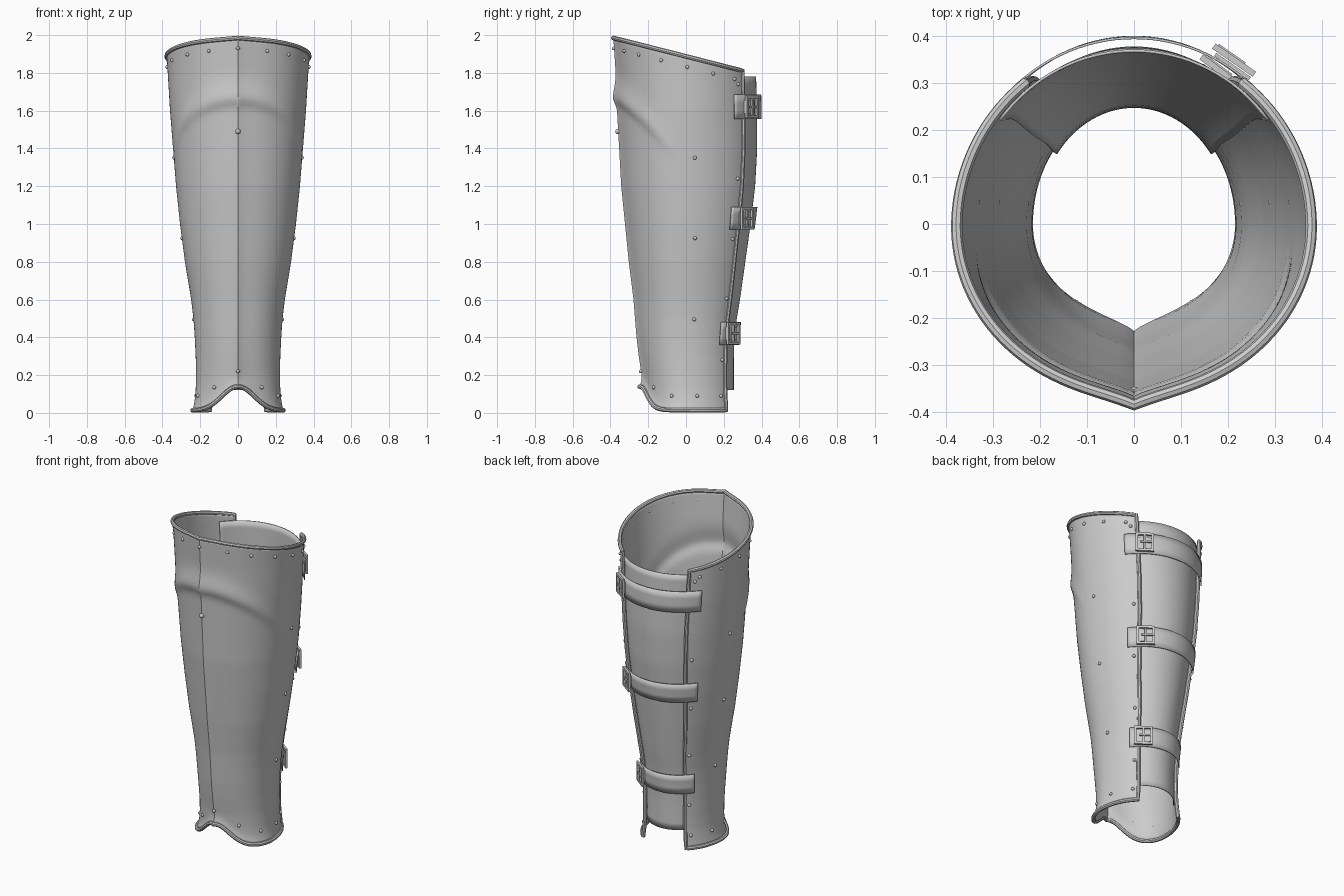
import bpy, bmesh, math
from mathutils import Matrix, Vector

if "Cube" in bpy.data.objects:
    bpy.data.objects.remove(bpy.data.objects["Cube"])

steel = bpy.data.materials.new("grey_steel")
steel.diffuse_color = (0.6, 0.6, 0.6, 1)
steel.use_nodes = True
steel.node_tree.nodes["Principled BSDF"].inputs["Base Color"].default_value = steel.diffuse_color

# Profiles: height, half width, front depth, back depth
PROFILE = [(0.00, .240, .228, .272), (0.06, .230, .228, .268), (0.12, .224, .229, .264),
           (0.20, .222, .235, .264), (0.30, .224, .250, .264), (0.40, .229, .262, .268),
           (0.50, .236, .270, .280), (0.60, .248, .278, .297), (0.80, .281, .303, .325),
           (1.00, .307, .323, .353), (1.20, .328, .343, .377), (1.40, .344, .354, .388),
           (1.60, .360, .365, .386), (1.80, .372, .372, .382), (2.00, .384, .386, .384)]
EDGE = math.radians(51.5)
FRONT = math.radians(270)


def profile(z):
    z = min(max(z, 0), 2)
    for p, q in zip(PROFILE, PROFILE[1:]):
        if z <= q[0]:
            f = (z - p[0]) / (q[0] - p[0])
            return [p[k] + (q[k] - p[k]) * f for k in (1, 2, 3)]


def front_angle(t):
    return abs((t - FRONT + math.pi) % (2 * math.pi) - math.pi)


def surf(t, z, off=0.0):
    """Point on the leg surface at angle t and height z, pushed out by off."""
    a, bf, bb = profile(z)
    phi = front_angle(t)
    keel = 0.026
    b = bb if math.sin(t) > 0 else bf - keel
    bump = keel * math.exp(-phi / 0.15)                       # shin ridge
    crest = 1.665 - 0.20 * min(phi / 1.15, 1.3) ** 2            # knee crease
    d = z - crest
    width = 0.075 if d > 0 else 0.035
    bump += 0.019 * math.exp(-(d / width) ** 2) * max(0, 1 - (phi / 1.45) ** 2)
    off += bump
    return Vector(((a + off) * math.cos(t), (b + off) * math.sin(t), z))


def z_top(t):
    y = surf(t, 1.93).y
    return 1.986 - (y + 0.385) * 0.255


def z_bottom(t):
    return 0.014 + 0.125 * math.exp(-(front_angle(t) / 0.5) ** 2)


def finish(obj, smooth=True):
    obj.data.materials.clear()
    obj.data.materials.append(steel)
    bpy.ops.object.select_all(action='DESELECT')
    obj.select_set(True)
    bpy.context.view_layer.objects.active = obj
    if smooth:
        bpy.ops.object.shade_smooth_by_angle(angle=math.radians(40))
    return obj


def add_mesh(name, bm, smooth=True):
    me = bpy.data.meshes.new(name)
    bm.to_mesh(me)
    bm.free()
    obj = bpy.data.objects.new(name, me)
    bpy.context.collection.objects.link(obj)
    return finish(obj, smooth)


def sheet(name, t0, t1, lo, hi, cols, rows, thick, off=lambda t, z: 0.0):
    """Curved plate wrapped round the leg between two angles."""
    bm = bmesh.new()
    grid = []
    for i in range(cols + 1):
        t = t0 + (t1 - t0) * i / cols
        col = []
        for j in range(rows + 1):
            z = lo(t) + (hi(t) - lo(t)) * j / rows
            col.append(bm.verts.new(surf(t, z, off(t, z))))
        grid.append(col)
    for i in range(cols):
        for j in range(rows):
            bm.faces.new((grid[i][j], grid[i + 1][j], grid[i + 1][j + 1], grid[i][j + 1]))
    obj = add_mesh(name, bm)
    mod = obj.modifiers.new("thickness", 'SOLIDIFY')
    mod.thickness = thick
    mod.offset = -1
    bpy.ops.object.modifier_apply(modifier=mod.name)
    return obj


# Shin shell, with a flared lip under the front arch
T0, T1 = math.pi - EDGE, 2 * math.pi + EDGE


def flare(t, z):
    near = max(0, 1 - (z - z_bottom(t)) / 0.06)
    return 0.016 * near ** 2 * max(0, 1 - front_angle(t) / 1.9)


sheet("shin_shell", T0, T1, z_bottom, z_top, 112, 90, 0.007, flare)

# Rolled wire rim round the whole shell outline
N = 96
angles = [T0 + (T1 - T0) * i / N for i in range(N + 1)]
path = [surf(t, z_bottom(t), flare(t, z_bottom(t))) for t in angles]
path += [surf(T1, z_bottom(T1) + (z_top(T1) - z_bottom(T1)) * j / 30) for j in range(1, 30)]
path += [surf(t, z_top(t)) for t in reversed(angles)]
path += [surf(T0, z_bottom(T0) + (z_top(T0) - z_bottom(T0)) * j / 30) for j in range(29, 0, -1)]
cu = bpy.data.curves.new("rolled_rim", 'CURVE')
cu.dimensions = '3D'
cu.bevel_depth = 0.012
cu.bevel_resolution = 2
sp = cu.splines.new('POLY')
sp.points.add(len(path) - 1)
for p, co in zip(sp.points, path):
    p.co = (*co, 1)
sp.use_cyclic_u = True
rim = bpy.data.objects.new("rolled_rim", cu)
bpy.context.collection.objects.link(rim)
bpy.context.view_layer.objects.active = rim
rim.select_set(True)
bpy.ops.object.convert(target='MESH')
finish(bpy.context.view_layer.objects.active)

# Calf panel tucked inside the shell
sheet("calf_panel", math.radians(37), math.radians(143), lambda t: 0.12, lambda t: 1.78,
      32, 40, 0.006, lambda t, z: -0.011)


def frame_at(t, z, off):
    """Local frame: x along the wrap, y up the leg, z outward."""
    n = (surf(t, z, 0.1) - surf(t, z)).normalized()
    tan = (surf(t - 0.02, z) - surf(t + 0.02, z)).normalized()
    up = n.cross(tan).normalized()
    if up.z < 0:
        up, tan = -up, -tan
    n = tan.cross(up)
    m = Matrix((tan, up, n)).transposed().to_4x4()
    m.translation = surf(t, z, off)
    return m


def box(bm, m, centre, size):
    bmesh.ops.create_cube(bm, size=1, matrix=m @ Matrix.Translation(centre)
                          @ Matrix.Diagonal((*size, 1)))


# Straps with buckles on the right-hand edge
for name, z, w in (("upper", 1.62, 0.13), ("middle", 1.03, 0.12), ("lower", 0.42, 0.12)):
    sheet(name + "_strap", math.radians(40), math.radians(140),
          lambda t: z - w / 2, lambda t: z + w / 2, 32, 3, 0.005, lambda t, zz: 0.014)
    bm = bmesh.new()
    m = frame_at(math.radians(57), z, 0.03)
    for s in (-1, 1):
        box(bm, m, (0, s * 0.052, 0), (0.105, 0.014, 0.013))
        box(bm, m, (s * 0.046, 0, 0), (0.013, 0.118, 0.013))
    box(bm, m, (0, 0, 0), (0.011, 0.1, 0.011))
    box(bm, m, (0.012, 0, 0.006), (0.07, 0.01, 0.008))
    add_mesh(name + "_buckle", bm, False)
    # keeper tab under the buckle
    bm = bmesh.new()
    box(bm, m, (-0.005, 0, -0.013), (0.09, 0.07, 0.008))
    add_mesh(name + "_buckle_tab", bm, False)

# Rivets: (degrees from the front, height), mirrored to both sides
bm = bmesh.new()
spots = []
for deg in (0, 24, 45, 68, 91, 112, 132):
    t = FRONT + math.radians(deg)
    spots.append((deg, z_top(t) - 0.055))
spots += [(136, 1.74), (136, 1.57), (136, 1.24), (136, 0.92), (136, 0.605), (136, 0.28)]
spots += [(97, 1.35), (98, 0.925), (99, 0.495)]
spots += [(0, 0.22), (34, 0.135), (68, 0.09), (103, 0.09), (134, 0.09)]
for deg, z in spots + [(0, 1.49)]:
    for s in ((1, -1) if deg else (1,)):
        m = frame_at(FRONT + s * math.radians(deg), z, 0.001)
        r = 0.014 if z == 1.49 else 0.010
        bmesh.ops.create_uvsphere(bm, u_segments=10, v_segments=6, radius=r, matrix=m)
add_mesh("rivets", bm)
